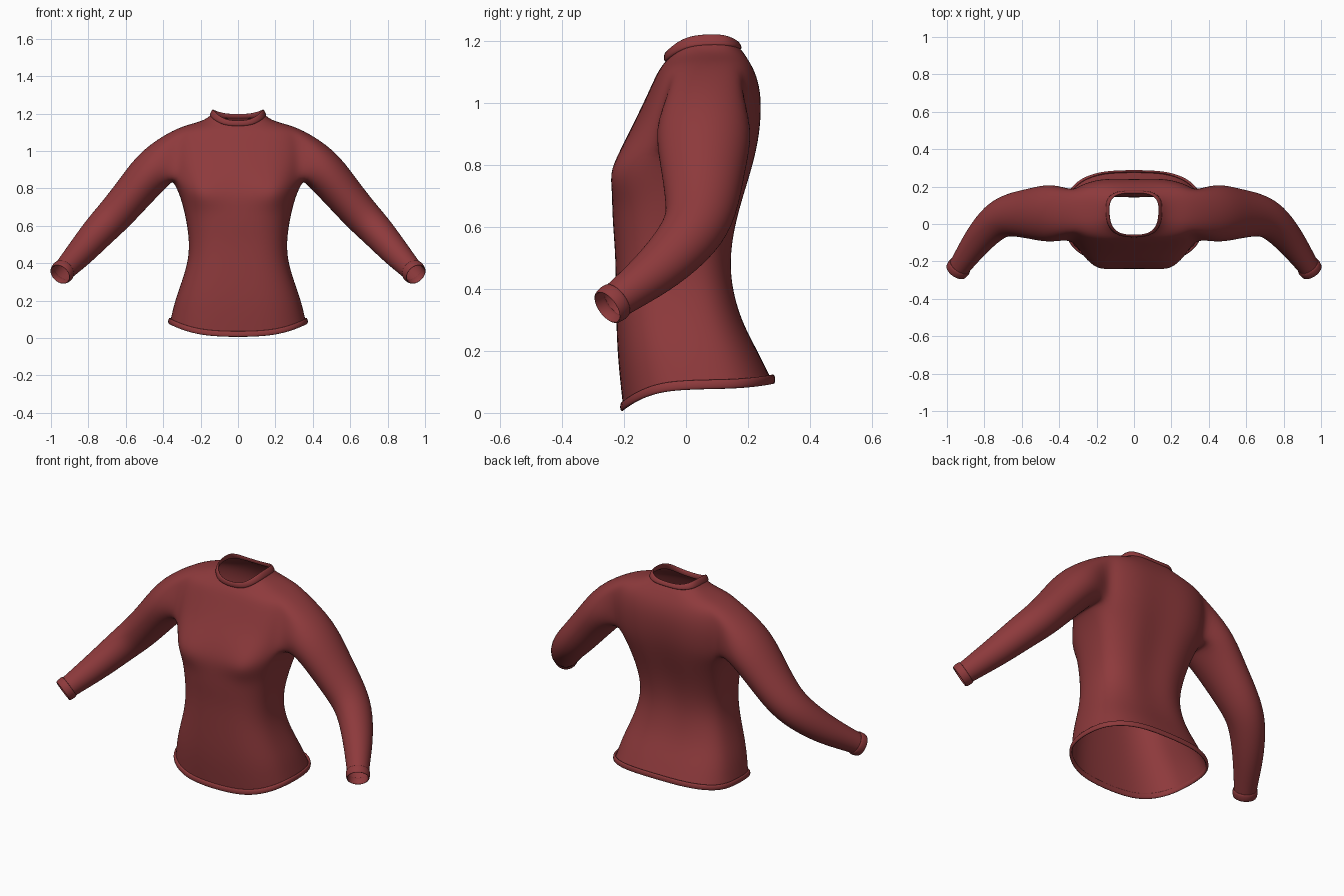
import bpy, bmesh
from math import sin, cos, pi, exp, radians
from mathutils import Vector

if "Cube" in bpy.data.objects:
    bpy.data.objects.remove(bpy.data.objects["Cube"], do_unlink=True)

cloth = bpy.data.materials.new("dark_red_cloth")
cloth.use_nodes = True
RED = (0.27, 0.042, 0.045, 1)
cloth.diffuse_color = RED
bsdf = cloth.node_tree.nodes["Principled BSDF"]
bsdf.inputs["Base Color"].default_value = RED
bsdf.inputs["Roughness"].default_value = 0.8

HALF = 12   # columns from front centre round to back centre
SLEEVE = 16


def torso_ring(hw, ys, yf, yb, zf, zs, zb, grow=0.0):
    """Half ring: half width, side/front/back depth, front/side/back height."""
    pts = []
    for i in range(HALF + 1):
        t = radians(-90 + 180 * i / HALF)
        c, s = max(cos(t), 0), abs(sin(t))
        x = (hw + grow) * c ** 0.72 if 0 < i < HALF else 0.0
        front = t < 0
        y_end, z_end = (yf - grow, zf) if front else (yb + grow, zb)
        y = ys + (y_end - ys) * s ** 0.72
        z = zs + (z_end - zs) * s ** 2
        if front:   # bust
            drop = 0.055 if z < 0.77 else 0.09
            y -= 0.045 * exp(-((x - 0.2) / 0.09) ** 2 - ((z - 0.77) / drop) ** 2)
        else:       # spine groove
            y -= 0.018 * exp(-(x / 0.06) ** 2 - ((z - 0.7) / 0.4) ** 2)
        pts.append(Vector((x, y, z)))
    return pts


def sleeve_ring(centre, axis, up_radius, side_radius):
    """Ring that starts at the top and turns towards the front."""
    d = axis.normalized()
    fwd = Vector((0, -1, 0))
    fwd = (fwd - d * fwd.dot(d)).normalized()
    up = fwd.cross(d)
    if up.z < 0:
        up = -up
    return [centre + up * up_radius * cos(2 * pi * j / SLEEVE)
            + fwd * side_radius * sin(2 * pi * j / SLEEVE) for j in range(SLEEVE)]


def add_rings(bm, rings):
    return [[bm.verts.new(p) for p in ring] for ring in rings]


def skin(bm, a, b, closed):
    n = len(a)
    for i in range(n if closed else n - 1):
        k = (i + 1) % n
        bm.faces.new((a[i], a[k], b[k], b[i]))


def finish(bm, name):
    """Mirror across x, smooth and colour a half mesh."""
    bmesh.ops.recalc_face_normals(bm, faces=bm.faces)
    mesh = bpy.data.meshes.new(name)
    bm.to_mesh(mesh)
    bm.free()
    for p in mesh.polygons:
        p.use_smooth = True
    mesh.materials.append(cloth)
    obj = bpy.data.objects.new(name, mesh)
    bpy.context.collection.objects.link(obj)
    mirror = obj.modifiers.new("mirror", "MIRROR")
    mirror.use_clip = True
    sub = obj.modifiers.new("smooth", "SUBSURF")
    sub.levels = sub.render_levels = 2
    return obj


def band(name, rings, closed):
    """Trim strip: a closed loop of rings, outside and inside."""
    bm = bmesh.new()
    rows = add_rings(bm, rings)
    for a, b in zip(rows, rows[1:] + rows[:1]):
        skin(bm, a, b, closed)
    return finish(bm, name)


# Torso cross-sections from hem to neck
TORSO = [
    (0.365, 0.04, -0.205, 0.28, 0.02, 0.09, 0.105),
    (0.34, 0.02, -0.222, 0.235, 0.17, 0.2, 0.2),
    (0.302, 0, -0.227, 0.182, 0.3, 0.3, 0.3),
    (0.266, -0.02, -0.228, 0.152, 0.42, 0.42, 0.42),
    (0.263, -0.02, -0.23, 0.152, 0.52, 0.52, 0.52),
    (0.275, 0, -0.238, 0.168, 0.61, 0.61, 0.61),
    (0.292, 0.02, -0.24, 0.19, 0.69, 0.69, 0.69),
    (0.315, 0.04, -0.237, 0.215, 0.77, 0.77, 0.77),
    (0.35, 0.055, -0.21, 0.236, 0.85, 0.84, 0.85),
    (0.362, 0.06, -0.178, 0.247, 0.92, 0.92, 0.92),
    (0.367, 0.065, -0.148, 0.25, 0.98, 0.99, 0.99),
    (0.362, 0.07, -0.12, 0.244, 1.04, 1.06, 1.05),
    (0.34, 0.075, -0.097, 0.228, 1.09, 1.12, 1.1),
    (0.25, 0.08, -0.082, 0.205, 1.115, 1.145, 1.14),
    (0.18, 0.08, -0.07, 0.188, 1.13, 1.165, 1.165),
    (0.143, 0.08, -0.06, 0.175, 1.14, 1.195, 1.18),
]
LOW, TOP, SIDE, SPAN = 8, 12, HALF // 2, 2   # armhole rows and columns

# Sleeve stations: centre, upward radius, sideways radius
SLEEVES = [
    (0.44, 0.058, 0.918, 0.122, 0.165),
    (0.55, 0.055, 0.785, 0.108, 0.138),
    (0.66, 0.052, 0.655, 0.1, 0.118),
    (0.74, 0.02, 0.575, 0.093, 0.103),
    (0.83, -0.08, 0.47, 0.08, 0.085),
    (0.9, -0.18, 0.395, 0.066, 0.066),
    (0.945, -0.245, 0.347, 0.057, 0.057),
]

# Body and sleeves as one continuous skin
bm = bmesh.new()
rows = add_rings(bm, [torso_ring(*r) for r in TORSO])
first, last = SIDE - SPAN, SIDE + SPAN
for r in range(len(rows) - 1):
    for c in range(HALF):
        if LOW <= r < TOP and first <= c < last:
            continue
        a, b = rows[r], rows[r + 1]
        bm.faces.new((a[c], a[c + 1], b[c + 1], b[c]))

# Armhole loop from the shoulder top, forwards, under and back up
loop = [rows[TOP][c] for c in range(SIDE, first, -1)]
loop += [rows[r][first] for r in range(TOP, LOW, -1)]
loop += [rows[LOW][c] for c in range(first, last)]
loop += [rows[r][last] for r in range(LOW, TOP)]
loop += [rows[TOP][c] for c in range(last, SIDE, -1)]

centres = [Vector(s[:3]) for s in SLEEVES]
path = [Vector((0.33, 0.06, 0.98))] + centres + [centres[-1] * 2 - centres[-2]]
for k, s in enumerate(SLEEVES):
    ring = add_rings(bm, [sleeve_ring(centres[k], path[k + 2] - path[k], s[3], s[4])])[0]
    skin(bm, loop, ring, True)
    loop = ring
finish(bm, "sweater_body")

# Hem band
hem = [(0.367, 0.04, -0.205, 0.282, z, z + 0.072, z + 0.09) for z in (0.003, 0.036)]
band("hem_band", [torso_ring(*hem[1], 0.009), torso_ring(*hem[0], 0.011),
                  torso_ring(*hem[0], -0.004), torso_ring(*hem[1], -0.006)], False)

# Neck band
neck_low = (0.148, 0.08, -0.064, 0.178, 1.13, 1.185, 1.172)
neck_top = (0.134, 0.08, -0.066, 0.17, 1.163, 1.224, 1.198)
band("neck_band", [torso_ring(*neck_low, 0.01), torso_ring(*neck_top, 0.006),
                   torso_ring(*neck_top, -0.006), torso_ring(*neck_low, -0.008)], False)

# Cuffs
axis = centres[-1] - centres[-2]
start, end = centres[-1] - axis * 0.35, centres[-1] + axis * 0.16
band("cuffs", [sleeve_ring(p, axis, r, r) for p, r in
               ((start, 0.068), (end, 0.064), (end, 0.053), (start, 0.055))], True)
